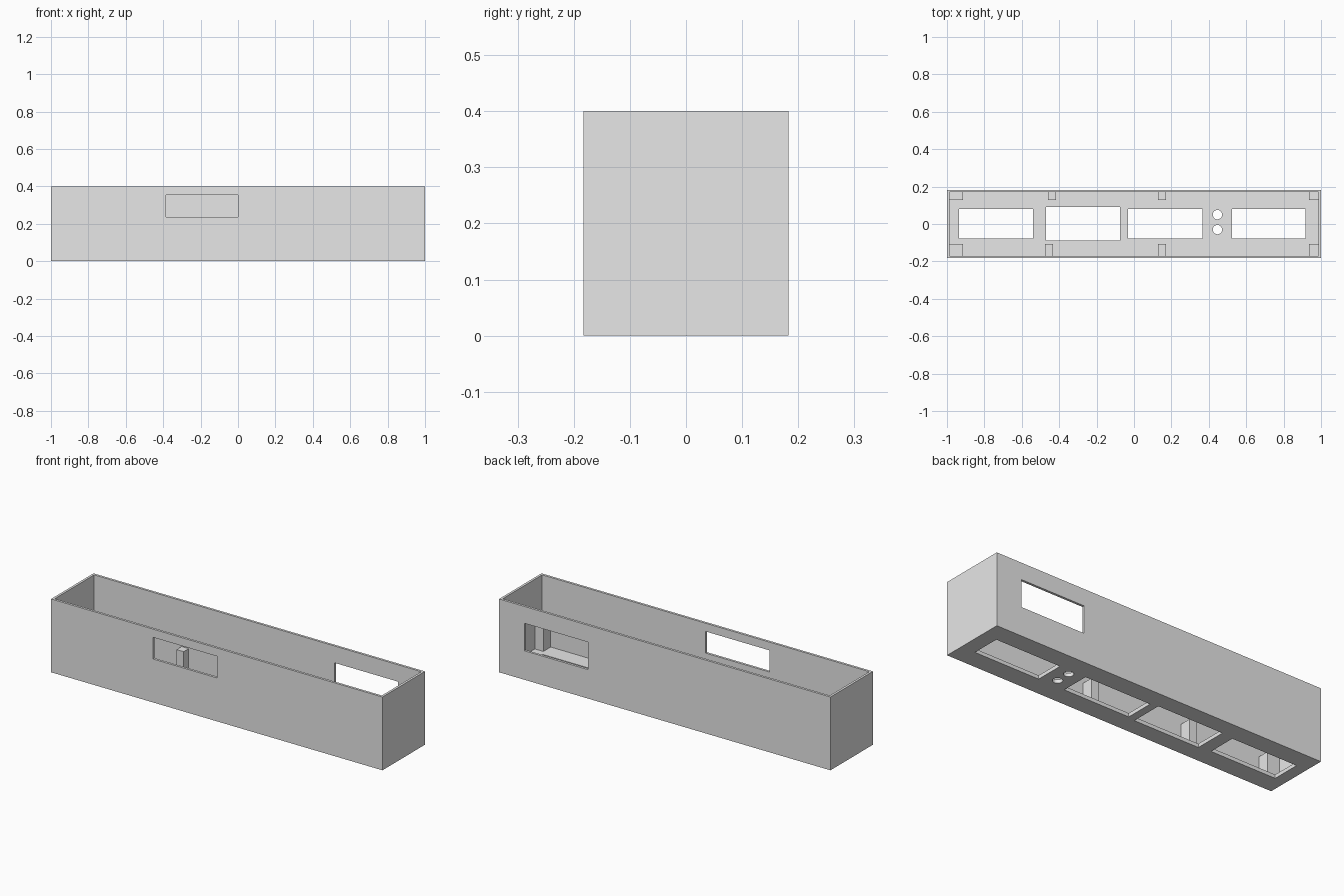
import bpy

if "Cube" in bpy.data.objects:
    bpy.data.objects.remove(bpy.data.objects["Cube"])

HALF_X, HALF_Y, HEIGHT = 1.0, 0.183, 0.4
WALL, FLOOR, POST_TOP = 0.013, 0.02, 0.15
IN_X, IN_Y = HALF_X - WALL, HALF_Y - WALL

grey = bpy.data.materials.new("plain grey")
grey.use_nodes = True
GREY = (0.8, 0.8, 0.8, 1.0)
grey.diffuse_color = GREY
grey.node_tree.nodes["Principled BSDF"].inputs["Base Color"].default_value = GREY


def box(name, xs, ys, zs):
    """Box spanning the given ranges."""
    spans = (xs, ys, zs)
    bpy.ops.mesh.primitive_cube_add(size=1, location=[(a + b) / 2 for a, b in spans])
    ob = bpy.context.object
    ob.name = name
    ob.scale = [b - a for a, b in spans]
    bpy.ops.object.transform_apply(location=False, rotation=False, scale=True)
    ob.data.materials.append(grey)
    return ob


def cut(target, cutter):
    """Subtract the cutter and throw it away."""
    mod = target.modifiers.new("cut", 'BOOLEAN')
    mod.operation = 'DIFFERENCE'
    mod.solver = 'EXACT'
    mod.object = cutter
    bpy.context.view_layer.objects.active = target
    bpy.ops.object.modifier_apply(modifier=mod.name)
    bpy.data.objects.remove(cutter)


# Open-topped tray
case = box("case", (-HALF_X, HALF_X), (-HALF_Y, HALF_Y), (0, HEIGHT))
cut(case, box("cavity", (-IN_X, IN_X), (-IN_Y, IN_Y), (FLOOR, HEIGHT + 0.1)))

# Window in the front wall and in the back wall
cut(case, box("front_window", (-0.385, 0), (-0.25, -0.15), (0.237, 0.355)))
cut(case, box("back_window", (0.462, 0.848), (0.15, 0.25), (0.158, 0.308)))

# Rectangular floor openings
for xs, ys in (((-0.936, -0.54), (-0.077, 0.08)),
               ((-0.47, -0.075), (-0.087, 0.09)),
               ((-0.032, 0.366), (-0.077, 0.08)),
               ((0.524, 0.917), (-0.077, 0.08))):
    cut(case, box("floor_opening", xs, ys, (-0.1, 0.1)))

# Pair of round floor holes
for y in (-0.03, 0.05):
    bpy.ops.mesh.primitive_cylinder_add(vertices=32, radius=0.025, depth=0.2,
                                        location=(0.446, y, 0))
    bpy.context.object.data.materials.append(grey)
    cut(case, bpy.context.object)

# Support posts against the long walls
back_posts = ((-IN_X, -0.913), (-0.46, -0.417), (0.128, 0.171), (0.936, IN_X))
front_posts = ((-IN_X, -0.913), (-0.476, -0.433), (0.128, 0.171), (0.936, IN_X))
for i, xs in enumerate(back_posts):
    box(f"back_post_{i + 1}", xs, (0.127, IN_Y), (FLOOR, POST_TOP))
for i, xs in enumerate(front_posts):
    box(f"front_post_{i + 1}", xs, (-IN_Y, -0.107), (FLOOR, POST_TOP))
